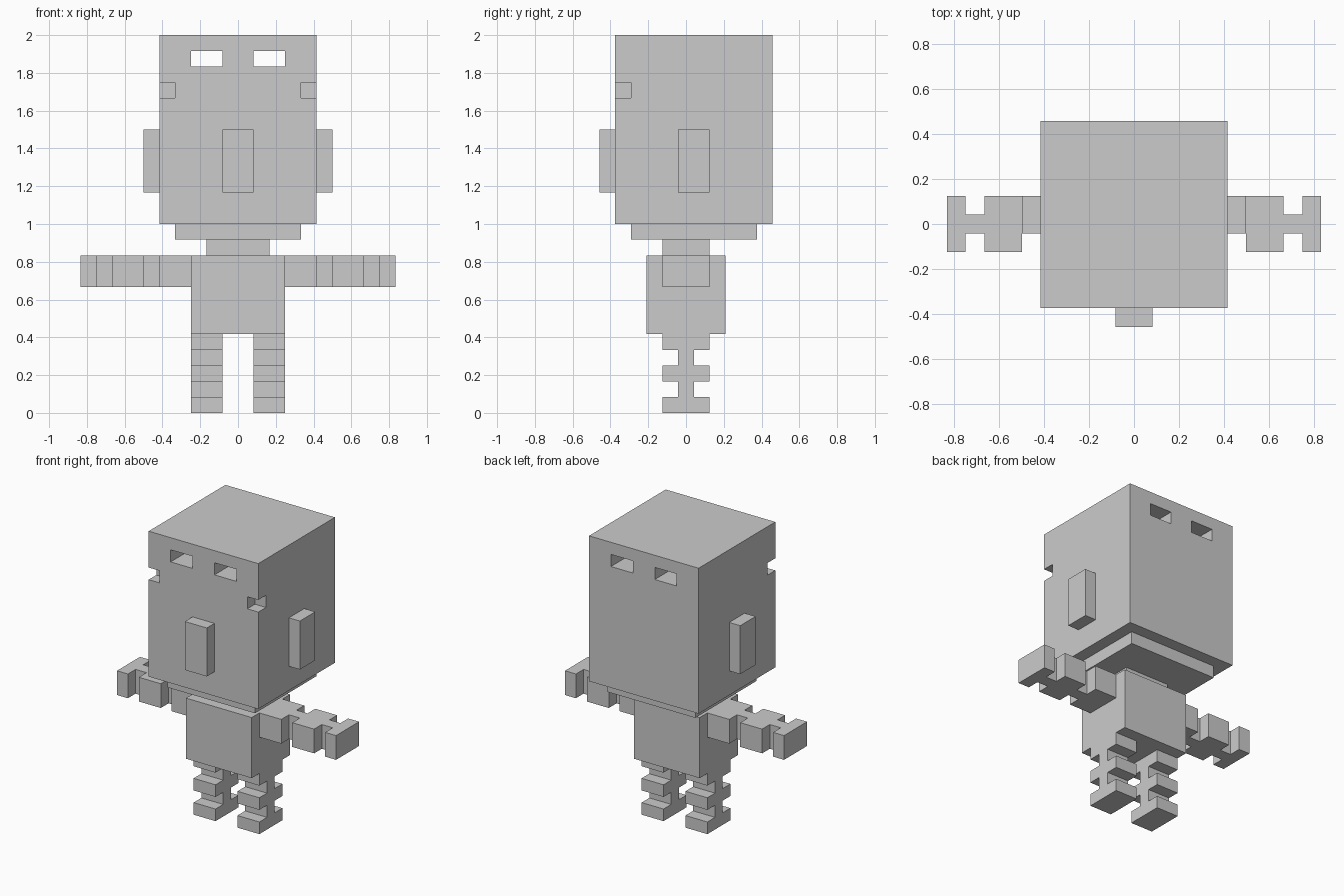
import bpy, bmesh

if "Cube" in bpy.data.objects:
    bpy.data.objects.remove(bpy.data.objects["Cube"])

U = 1 / 12  # block size the whole figure is built on

grey = bpy.data.materials.new("light grey")
grey.diffuse_color = (0.6, 0.6, 0.6, 1)
grey.use_nodes = True
grey.node_tree.nodes["Principled BSDF"].inputs["Base Color"].default_value = grey.diffuse_color


def add_mesh(name, bm):
    bmesh.ops.recalc_face_normals(bm, faces=bm.faces[:])
    mesh = bpy.data.meshes.new(name)
    bm.to_mesh(mesh)
    bm.free()
    mesh.materials.append(grey)
    obj = bpy.data.objects.new(name, mesh)
    bpy.context.scene.collection.objects.link(obj)
    return obj


def boxes(name, *extents):
    """One object from boxes given as (x0, x1, y0, y1, z0, z1) in blocks."""
    bm = bmesh.new()
    for x0, x1, y0, y1, z0, z1 in extents:
        for v in bmesh.ops.create_cube(bm, size=1)["verts"]:
            v.co = ((x1 if v.co.x > 0 else x0) * U,
                    (y1 if v.co.y > 0 else y0) * U,
                    (z1 if v.co.z > 0 else z0) * U)
    return add_mesh(name, bm)


def limb(name, steps, place, depth):
    """Extrude a stepped, symmetric outline; steps are (start, end, half width)."""
    half = [(p, w) for a, b, w in steps for p in (a, b)]
    outline = half + [(p, -w) for p, w in reversed(half)]
    bm = bmesh.new()
    face = bm.faces.new([bm.verts.new(place(p, w, depth[0])) for p, w in outline])
    new = bmesh.ops.extrude_face_region(bm, geom=[face])["geom"]
    shift = place(0, 0, depth[1] - depth[0])
    for v in new:
        if isinstance(v, bmesh.types.BMVert):
            v.co = place_back(v.co, shift)
    return add_mesh(name, bm)


def place_back(co, shift):
    return [c + s for c, s in zip(co, shift)]


# Head with see-through eye slots and notches in the front corners
head = boxes("head", (-5, 5, -4.5, 5.5, 12, 24))
cutter = boxes("head_cutter",
               (-3, -1, -6, 7, 22, 23), (1, 3, -6, 7, 22, 23),
               (-6, -4, -6, -3.5, 20, 21), (4, 6, -6, -3.5, 20, 21))
cutter.hide_render = True
mod = head.modifiers.new("openings", "BOOLEAN")
mod.operation = "DIFFERENCE"
mod.solver = "EXACT"
mod.object = cutter
bpy.context.view_layer.objects.active = head
bpy.ops.object.modifier_apply(modifier=mod.name)
bpy.data.objects.remove(cutter)

# Face and body blocks
boxes("nose", (-1, 1, -5.5, -4.5, 14, 18))
boxes("jaw_plate", (-4, 4, -3.5, 4.5, 11, 12))
boxes("neck", (-2, 2, -1.5, 1.5, 10, 11))
boxes("torso", (-3, 3, -2.5, 2.5, 5, 10))

# Paired ears, arms and legs
leg_steps = [(0, 1, 1.5), (1, 2, 0.5), (2, 3, 1.5), (3, 4, 0.5), (4, 5, 1.5)]
arm_steps = [(3, 5, 1.5), (5, 6, 0.5), (6, 8, 1.5), (8, 9, 0.5), (9, 10, 1.5)]
for side, s in (("left", 1), ("right", -1)):
    boxes(side + "_ear", (min(5 * s, 6 * s), max(5 * s, 6 * s), -0.5, 1.5, 14, 18))
    limb(side + "_leg", leg_steps,
         lambda p, w, d: (s * d * U, w * U, p * U), (1, 3))
    limb(side + "_arm", arm_steps,
         lambda p, w, d: (s * p * U, w * U, d * U), (8, 10))
